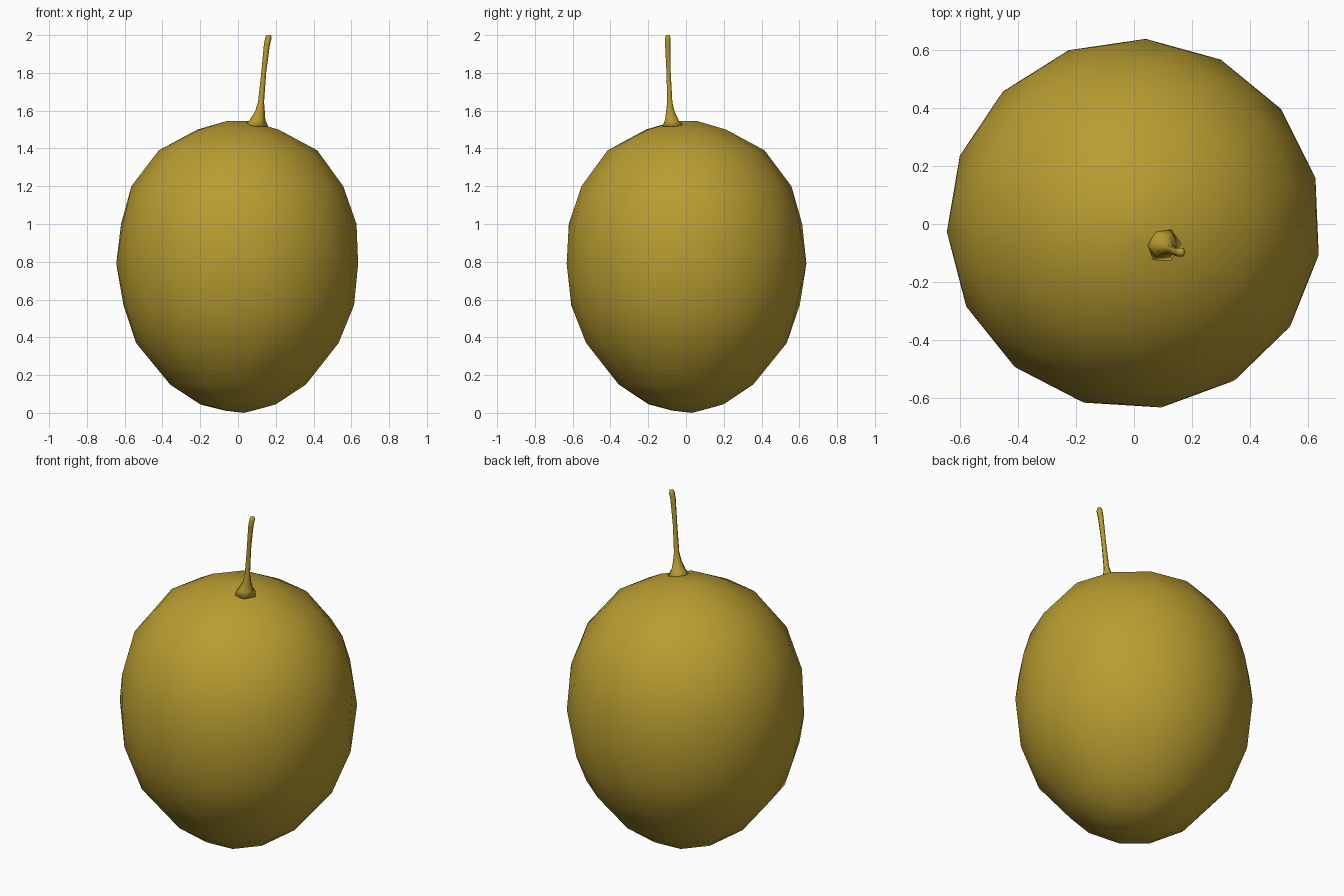
import bpy, bmesh, math
from mathutils import Vector

if "Cube" in bpy.data.objects:
    bpy.data.objects.remove(bpy.data.objects["Cube"])

skin = bpy.data.materials.new("olive yellow")
skin.diffuse_color = (0.48, 0.335, 0.03, 1)
skin.use_nodes = True
skin.node_tree.nodes["Principled BSDF"].inputs["Base Color"].default_value = skin.diffuse_color


def finish(name, bm):
    bmesh.ops.recalc_face_normals(bm, faces=bm.faces[:])
    for f in bm.faces:
        f.smooth = True
    me = bpy.data.meshes.new(name)
    bm.to_mesh(me)
    bm.free()
    me.materials.append(skin)
    ob = bpy.data.objects.new(name, me)
    bpy.context.collection.objects.link(ob)
    return ob


# Fruit body: staggered rings (height, radius, sides) wrapped in a convex hull
rings = [(0.012, 0.08, 5), (0.045, 0.21, 8), (0.15, 0.36, 12), (0.37, 0.54, 15),
         (0.57, 0.615, 15), (0.79, 0.645, 15), (1.0, 0.628, 15), (1.2, 0.565, 15),
         (1.39, 0.42, 12), (1.5, 0.225, 8), (1.545, 0.06, 4)]
bm = bmesh.new()
for i, (z, r, n) in enumerate(rings):
    for k in range(n):
        a = 2 * math.pi * (k + 0.5 * (i % 2) + 0.1) / n
        bm.verts.new((r * math.cos(a), r * 0.99 * math.sin(a), z))
bm.verts.new((0.03, 0.03, 0))
bmesh.ops.convex_hull(bm, input=bm.verts[:])
finish("fruit_body", bm)

# Stem: flared base narrowing to a thin leaning stalk (centre, radius)
path = [((0.095, -0.068, 1.515), 0.066), ((0.103, -0.075, 1.55), 0.042),
        ((0.116, -0.083, 1.595), 0.026), ((0.122, -0.086, 1.645), 0.016),
        ((0.136, -0.092, 1.80), 0.013), ((0.153, -0.097, 1.95), 0.016),
        ((0.161, -0.097, 1.985), 0.017), ((0.162, -0.096, 2.0), 0.012)]
bm = bmesh.new()
loops = []
for c, r in path:
    loops.append([bm.verts.new(Vector(c) + Vector((r * math.cos(k * math.pi / 3),
                  r * math.sin(k * math.pi / 3), 0))) for k in range(6)])
for lo, hi in zip(loops, loops[1:]):
    for k in range(6):
        bm.faces.new((lo[k], lo[(k + 1) % 6], hi[(k + 1) % 6], hi[k]))
bm.faces.new(loops[-1])
bm.faces.new(loops[0][::-1])
finish("stem", bm)
